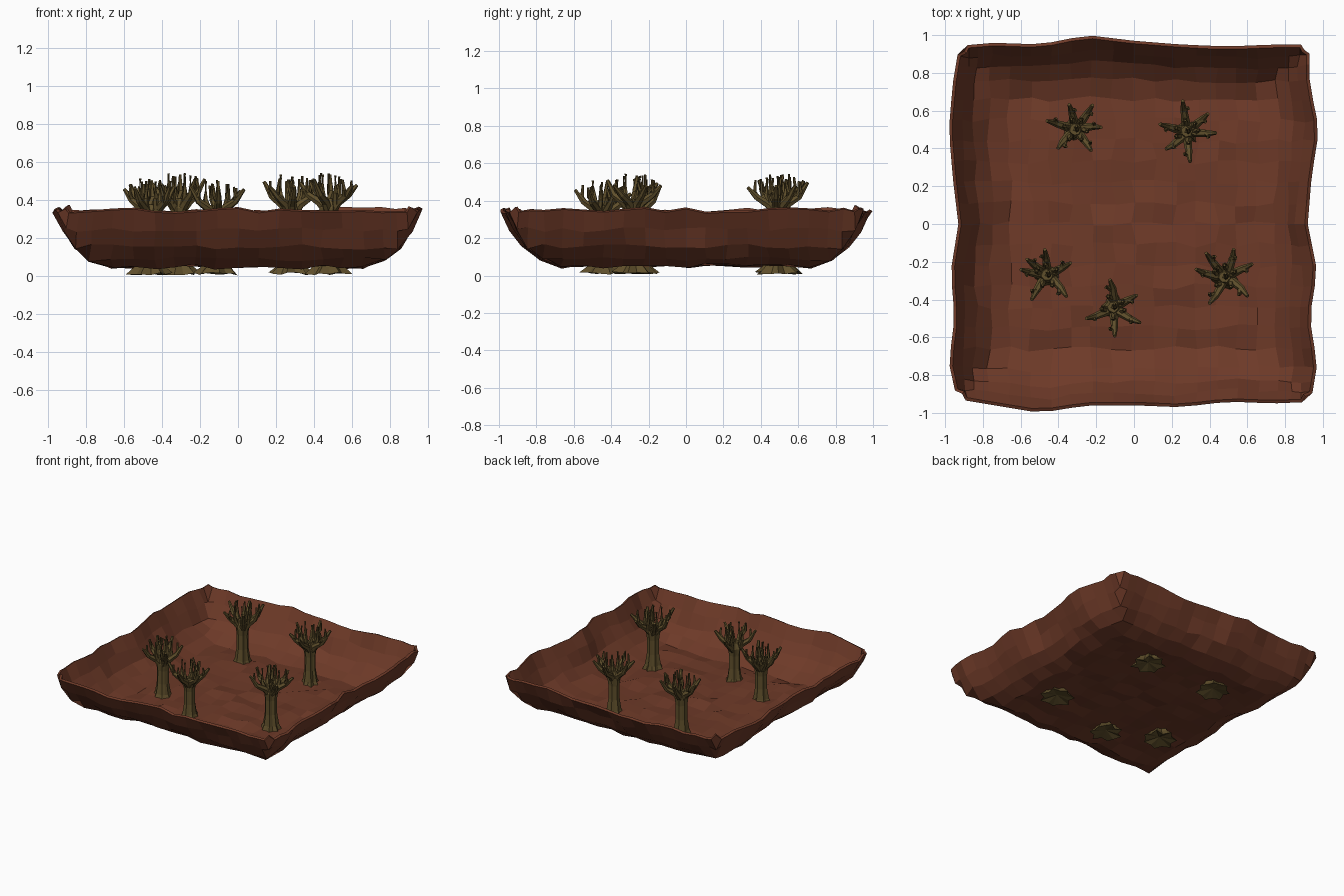
import bpy, bmesh, math, random
from mathutils import Vector

if "Cube" in bpy.data.objects:
    bpy.data.objects.remove(bpy.data.objects["Cube"])

random.seed(7)


def material(name, rgb):
    m = bpy.data.materials.new(name)
    m.diffuse_color = (*rgb, 1)
    m.use_nodes = True
    m.node_tree.nodes["Principled BSDF"].inputs["Base Color"].default_value = m.diffuse_color
    return m


EARTH = material("red_brown_earth", (0.155, 0.042, 0.021))
BARK = material("olive_bark", (0.115, 0.078, 0.024))


def finish(bm, name, mat):
    me = bpy.data.meshes.new(name)
    bm.to_mesh(me)
    bm.free()
    me.materials.append(mat)
    ob = bpy.data.objects.new(name, me)
    bpy.context.collection.objects.link(ob)
    return ob


# Earth basin: a square grid with rows packed toward the rim, lifted into walls
STEP = [0, .11, .22, .33, .44, .55, .66, .77, .85, .91, .96]
HEIGHT = [.065, .065, .065, .065, .065, .06, .05, .09, .155, .245, .345]
# Uneven distance of each rim side, sampled evenly along the side
RIM = {
    "left": [.93, .98, .95, .97, .93, .96, .98, .96, .92],
    "right": [.93, .97, .93, .97, .92, .94, .98, .93, .93],
    "front": [.92, .96, 1.0, .96, .96, .97, .94, .95, .94],
    "back": [.94, .96, .95, 1.0, .97, .95, .94, .95, .95],
}


def rim(side, t):
    f = (max(-1, min(1, t)) + 1) * 4
    k = min(int(f), 7)
    a, b = RIM[side][k], RIM[side][k + 1]
    return a + (b - a) * (f - k)


def build_basin():
    n = len(STEP) - 1
    bm = bmesh.new()
    grid = {}
    for i in range(-n, n + 1):
        for j in range(-n, n + 1):
            ring = max(abs(i), abs(j))
            x = math.copysign(STEP[abs(i)], i)
            y = math.copysign(STEP[abs(j)], j)
            sx = rim("right" if i > 0 else "left", y) / .96
            sy = rim("back" if j > 0 else "front", x) / .96
            wx, wy = (abs(x) / .96) ** 2, (abs(y) / .96) ** 2
            px = x * (1 + (sx - 1) * wx)
            py = y * (1 + (sy - 1) * wy)
            z = HEIGHT[ring] + random.uniform(-.014, .014)
            if abs(i) == n and abs(j) == n:
                px, py = px * .97, py * .97
                z += .015
            elif ring < n:
                amp = .016 if ring < 7 else .01
                px += random.uniform(-amp, amp)
                py += random.uniform(-amp, amp)
            grid[i, j] = bm.verts.new((px, py, z))
    for i in range(-n, n):
        for j in range(-n, n):
            bm.faces.new((grid[i, j], grid[i + 1, j],
                          grid[i + 1, j + 1], grid[i, j + 1]))
    ob = finish(bm, "earth_basin", EARTH)
    mod = ob.modifiers.new("thickness", 'SOLIDIFY')
    mod.thickness = .018
    mod.offset = 1


def skin(bm, rings):
    """Join rings of vertices into a tube."""
    for a, b in zip(rings, rings[1:]):
        k = len(a)
        for s in range(k):
            bm.faces.new((a[s], a[(s + 1) % k], b[(s + 1) % k], b[s]))


def limb(bm, points, radii, sides=6):
    """Tapered, closed tube along a path."""
    rings = []
    for k, p in enumerate(points):
        d = points[min(k + 1, len(points) - 1)] - points[max(k - 1, 0)]
        q = d.to_track_quat('Z', 'Y')
        rings.append([bm.verts.new(p + q @ Vector(
            (radii[k] * math.cos(math.tau * s / sides),
             radii[k] * math.sin(math.tau * s / sides), 0)))
            for s in range(sides)])
    skin(bm, rings)
    bm.faces.new(rings[0][::-1])
    bm.faces.new(rings[-1])


# Trunk profile: radius, height, depth of the grooves between the roots
TRUNK = [(.125, .01, .26), (.082, .05, .24), (.056, .105, .18), (.043, .19, .13),
         (.042, .30, .13), (.050, .36, .15), (.030, .41, .1)]


def build_tree(index, x, y, top, angles):
    bm = bmesh.new()
    sides = 14
    lift = top - .55
    phase = random.uniform(0, 1)
    wobble = [random.uniform(.9, 1.08) for _ in range(sides)]
    rings = []
    for r, z, groove in TRUNK:
        ring = []
        for s in range(sides):
            a = math.tau * s / sides + phase
            rr = r * wobble[s] * (1 - groove if s % 2 else 1)
            dz = lift * z / .4 + (random.uniform(-.004, .012) if z < .02 else 0)
            ring.append(bm.verts.new((rr * math.cos(a), rr * math.sin(a), z + dz
                                      if z > .1 else max(.002, z + dz * (z < .02)))))
        rings.append(ring)
    skin(bm, rings)
    bm.faces.new(rings[-1])
    # hollow underside of the roots
    mid = bm.verts.new((0, 0, .035))
    for s in range(sides):
        bm.faces.new((rings[0][(s + 1) % sides], rings[0][s], mid))
    # crooked branches with upright twigs
    for deg in angles:
        a = math.radians(deg)
        out = Vector((math.cos(a), math.sin(a), 0))
        side = Vector((-out.y, out.x, 0))
        reach = random.uniform(.135, .165)
        tip = random.uniform(.47, .52) + lift

        def at(r, z, w=0):
            return out * r + side * w + Vector((0, 0, z))

        bend = random.uniform(-.012, .012)
        limb(bm, [at(.01, .34 + lift), at(.05, .39 + lift, bend),
                  at(reach * .7, .43 + lift, bend), at(reach, tip)],
             [.027, .023, .018, .009])
        limb(bm, [at(.045, .385 + lift), at(.06, .44 + lift, -bend * 2),
                  at(.058, top - random.uniform(.0, .03), -bend * 2)],
             [.018, .013, .007], 5)
        w = random.choice((-1, 1)) * .028
        limb(bm, [at(reach * .65, .425 + lift), at(reach * .75, .455 + lift, w * .7),
                  at(reach * .72, top - random.uniform(.02, .05), w)],
             [.014, .011, .006], 5)
    # central shoot
    limb(bm, [Vector((0, 0, .38 + lift)), Vector((.01, .005, .45 + lift)),
              Vector((.005, .018, top - .015))], [.022, .015, .007], 5)
    bmesh.ops.recalc_face_normals(bm, faces=bm.faces)
    ob = finish(bm, f"bare_tree_{index}", BARK)
    ob.location = (x, y, 0)


build_basin()
TREES = [
    (-.31, .50, .55, (104, 55, 5, -53, -133, 163)),
    (.28, .49, .54, (98, 40, -3, -84, -140, 165)),
    (-.46, -.27, .52, (95, 27, -48, -122, 168, 142)),
    (-.11, -.44, .515, (97, 27, -30, -87, -157)),
    (.48, -.28, .55, (72, 25, -40, -120, 165, 128)),
]
for k, tree in enumerate(TREES, 1):
    build_tree(k, *tree)
